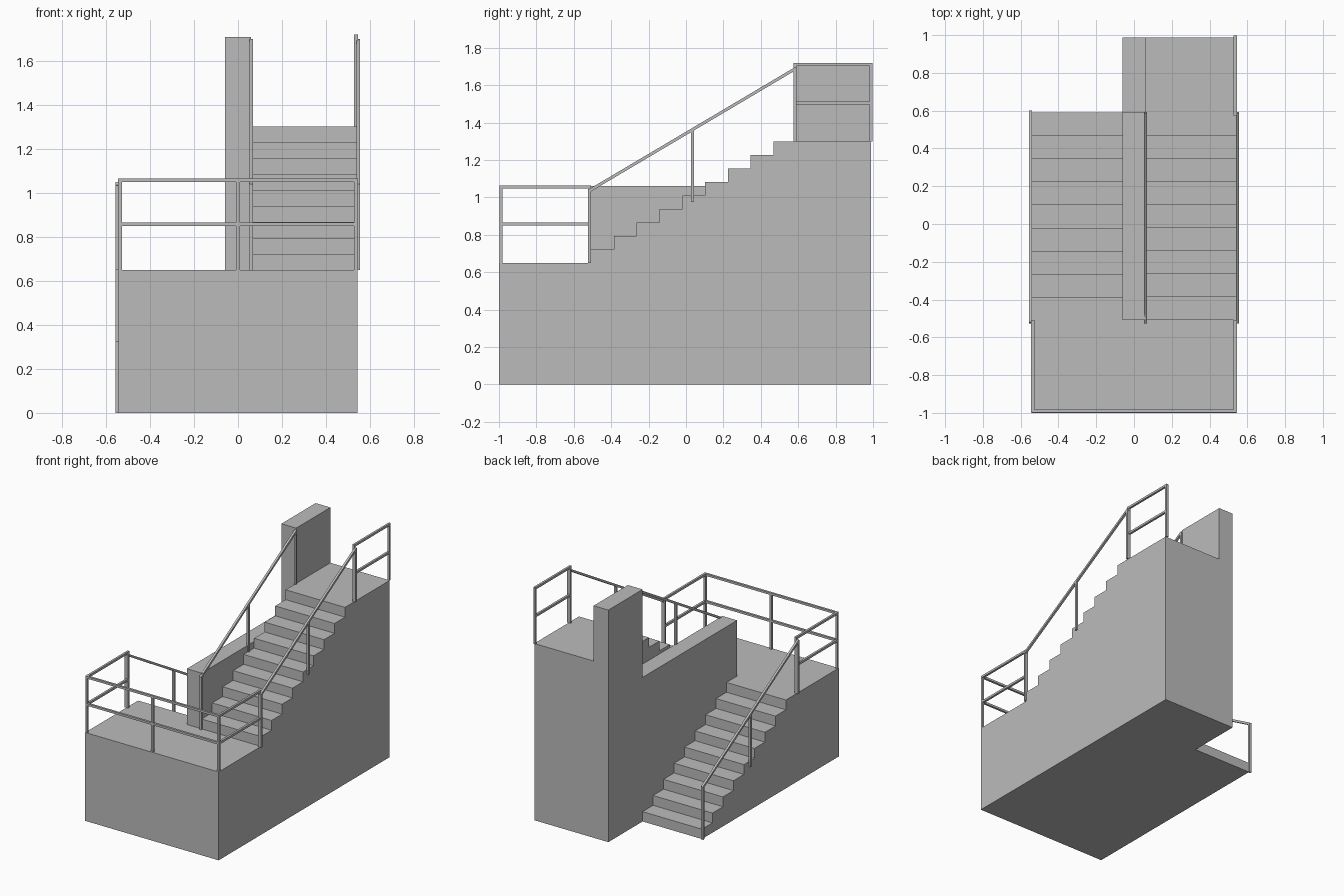
import bpy, bmesh
from mathutils import Vector

if "Cube" in bpy.data.objects:
    bpy.data.objects.remove(bpy.data.objects["Cube"])

grey = bpy.data.materials.new("concrete_grey")
grey.diffuse_color = (0.5, 0.5, 0.5, 1)
grey.use_nodes = True
grey.node_tree.nodes["Principled BSDF"].inputs["Base Color"].default_value = grey.diffuse_color

X, WALL = 0.543, 0.06            # half widths of the stair and its centre wall
Y0, Y1, Y2, Y3 = -1.0, -0.508, 0.59, 0.988
LAND, TOP, N = 0.65, 1.30, 9
RISE, TREAD = LAND / N, (Y2 - Y1) / N
BAR = 0.016


def finish(name, bm):
    bmesh.ops.recalc_face_normals(bm, faces=bm.faces)
    me = bpy.data.meshes.new(name)
    bm.to_mesh(me)
    bm.free()
    me.materials.append(grey)
    ob = bpy.data.objects.new(name, me)
    bpy.context.collection.objects.link(ob)


def extrude_x(name, profile, x0, x1):
    """Solid from a (y, z) outline swept along x."""
    bm = bmesh.new()
    face = bm.faces.new([bm.verts.new((x0, y, z)) for y, z in profile])
    ext = bmesh.ops.extrude_face_region(bm, geom=[face])
    bmesh.ops.translate(bm, vec=(x1 - x0, 0, 0),
                        verts=[v for v in ext["geom"] if isinstance(v, bmesh.types.BMVert)])
    finish(name, bm)


def add_bar(bm, a, b, w=BAR):
    """Square bar between two points."""
    a, b = Vector(a), Vector(b)
    d = (b - a).normalized()
    up = Vector((0, 0, 1)) if abs(d.z) < 0.9 else Vector((0, 1, 0))
    s = d.cross(up).normalized()
    u = s.cross(d)
    h = w / 2
    ends = [[bm.verts.new(p + s * i * h + u * j * h)
             for i, j in ((-1, -1), (1, -1), (1, 1), (-1, 1))] for p in (a, b)]
    bm.faces.new(ends[0])
    bm.faces.new(ends[1])
    for k in range(4):
        n = (k + 1) % 4
        bm.faces.new((ends[0][k], ends[0][n], ends[1][n], ends[1][k]))


def railing(name, bars):
    bm = bmesh.new()
    for a, b in bars:
        add_bar(bm, a, b)
    finish(name, bm)


def steps(y, z, direction):
    pts = [(y, z)]
    for i in range(N):
        pts.append((y, z + RISE))
        z += RISE
        y += TREAD * direction
        pts.append((y, z))
    return pts


# Solid masses
extrude_x("lower_landing", [(Y0, 0), (Y1, 0), (Y1, LAND), (Y0, LAND)], -X, X)
extrude_x("upper_flight", [(Y1, 0)] + steps(Y1, LAND, 1)[:-1] + [(Y3, TOP), (Y3, 0)], WALL, X)
extrude_x("lower_flight", steps(Y2, 0, -1) + [(Y1, 0)], -X, -WALL)
extrude_x("centre_wall", [(Y1, 0), (Y3, 0), (Y3, 1.707), (Y2, 1.707), (Y2, 1.06), (Y1, 1.06)],
          -WALL, WALL)


# Landing guard rails: posts with a top and a middle rail
def guard(points, base, top, mid):
    bars = [((x, y, base), (x, y, top)) for x, y in points]
    for (ax, ay), (bx, by) in zip(points, points[1:]):
        dx, dy = (BAR / 2 if bx > ax else 0), BAR / 2 * ((by > ay) - (by < ay))
        bars.append(((ax - dx, ay - dy, top), (bx + dx, by + dy, top)))
        bars.append(((ax, ay, mid), (bx, by, mid)))
    return bars


GX, GY, PY = 0.536, -0.99, -0.516
railing("lower_landing_guard",
        guard([(-GX, PY), (-GX, GY), (0, GY), (GX, GY), (GX, PY)], LAND, 1.057, 0.857))
railing("upper_landing_guard", guard([(GX, 0.583), (GX, 0.99)], TOP, 1.71, 1.505))


# Sloping handrails with end posts and a short middle post
def handrail(name, x, low, high):
    (ya, za), (yb, zb) = low, high
    ym, zm, h = (ya + yb) / 2, (za + zb) / 2, 0.387
    e = 0.006 if yb > ya else -0.006
    railing(name, [((x, ya - e, za - 0.004), (x, yb + e, zb + 0.004)),
                   ((x, ya, za - h), (x, ya, za)),
                   ((x, ym, zm - h), (x, ym, zm)),
                   ((x, yb, zb - h), (x, yb, zb))])


handrail("upper_flight_outer_handrail", 0.547, (PY, 1.037), (0.583, 1.687))
handrail("upper_flight_wall_handrail", 0.06, (PY, 1.037), (0.583, 1.687))
handrail("lower_flight_handrail", -0.549, (0.59, 0.387), (PY, 1.037))
